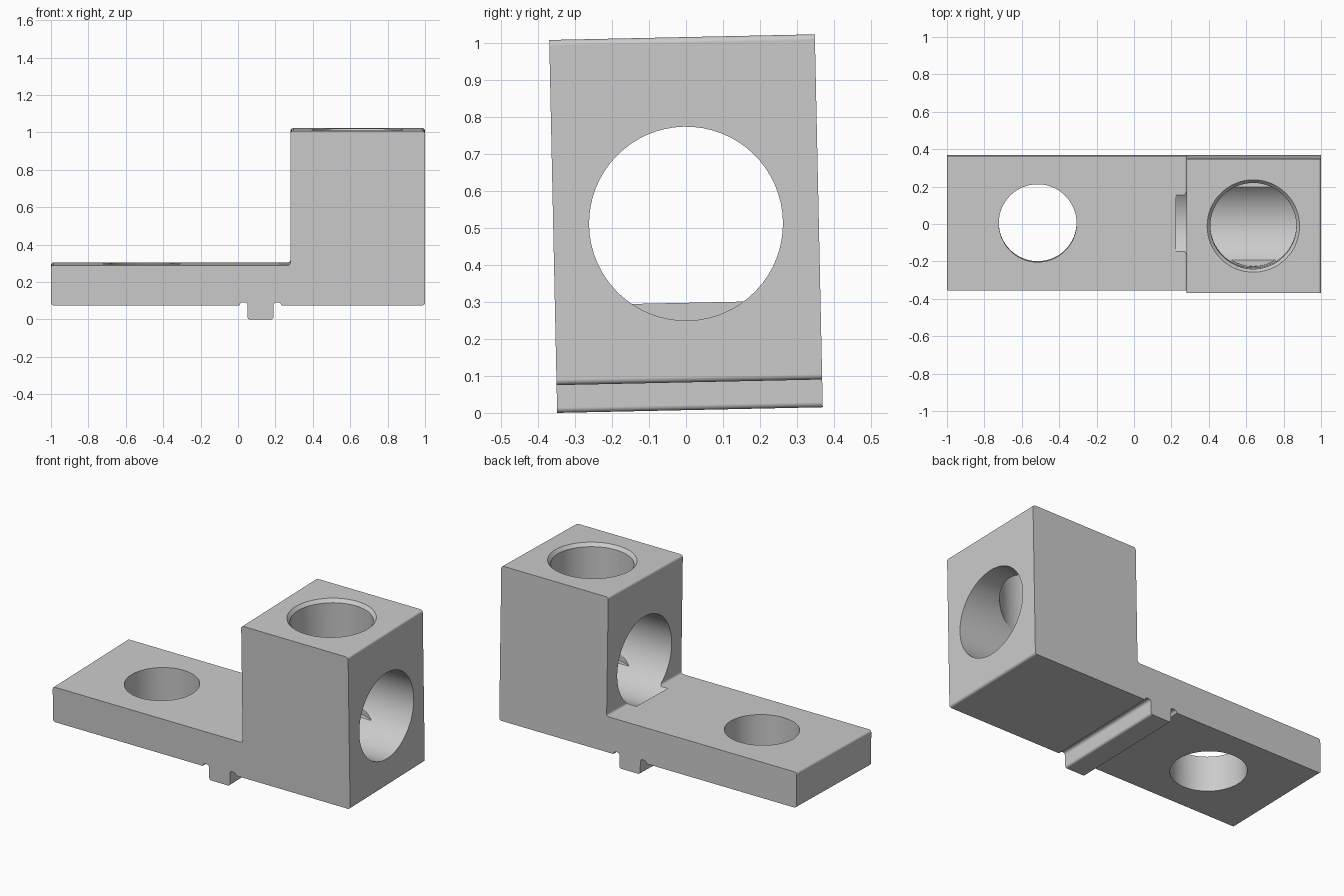
import bpy, bmesh, math
from mathutils import Vector, Matrix

if "Cube" in bpy.data.objects:
    bpy.data.objects.remove(bpy.data.objects["Cube"])

HALF_W, MID, TILT = 0.359, 0.504, math.radians(1.22)


def rounded(corners, steps=5):
    """Profile points (x, z) with each corner (x, z, radius) filleted."""
    out, n = [], len(corners)
    for i, (x, z, r) in enumerate(corners):
        p = Vector((x, z))
        if r == 0:
            out.append(p)
            continue
        a = (Vector(corners[i - 1][:2]) - p).normalized()
        b = (Vector(corners[(i + 1) % n][:2]) - p).normalized()
        half = a.angle(b) / 2
        c = p + (a + b).normalized() * (r / math.sin(half))
        s = p + a * (r / math.tan(half)) - c
        e = p + b * (r / math.tan(half)) - c
        turn = s.angle_signed(e)
        for k in range(steps + 1):
            out.append(c + Matrix.Rotation(-turn * k / steps, 2) @ s)
    return out


def make_object(name, bm):
    bmesh.ops.recalc_face_normals(bm, faces=bm.faces)
    mesh = bpy.data.meshes.new(name)
    bm.to_mesh(mesh)
    bm.free()
    ob = bpy.data.objects.new(name, mesh)
    bpy.context.collection.objects.link(ob)
    return ob


def lathe_cutter(name, stations, matrix, sides=64):
    """Solid of revolution from (radius, height) stations along local z."""
    bm = bmesh.new()
    rings = [[bm.verts.new((r * math.cos(2 * math.pi * k / sides),
                            r * math.sin(2 * math.pi * k / sides), h))
              for k in range(sides)] for r, h in stations]
    for lo, hi in zip(rings, rings[1:]):
        for k in range(sides):
            j = (k + 1) % sides
            bm.faces.new((lo[k], lo[j], hi[j], hi[k]))
    bm.faces.new(rings[0][::-1])
    bm.faces.new(rings[-1])
    bm.transform(matrix)
    ob = make_object(name, bm)
    ob.hide_render = True
    return ob


# Side profile: flat tongue, tall block, locating rib with relief grooves
R = 0.015
profile = rounded([
    (-1, 0.075, R), (-1, 0.29, R), (0.28, 0.29, R), (0.28, 1.008, R),
    (1, 1.008, R), (1, 0.075, R),
    (0.23, 0.075, 0.004), (0.23, 0.092, 0.015), (0.19, 0.092, 0.015),
    (0.19, 0, 0.014), (0.05, 0, 0.014),
    (0.05, 0.092, 0.015), (0.01, 0.092, 0.015), (0.01, 0.075, 0.004)])
bm = bmesh.new()
face = bm.faces.new([bm.verts.new((p.x, -HALF_W, p.y - MID)) for p in profile])
ext = bmesh.ops.extrude_face_region(bm, geom=[face])
bmesh.ops.translate(bm, vec=(0, 2 * HALF_W, 0),
                    verts=[v for v in ext["geom"] if isinstance(v, bmesh.types.BMVert)])
body = make_object("terminal_lug_body", bm)

# Wire bore, blind screw hole with chamfer, mounting hole
cutters = [
    lathe_cutter("wire_bore_cutter", [(0.262, 0.225), (0.262, 1.2)],
                 Matrix.Rotation(math.pi / 2, 4, 'Y')),
    lathe_cutter("screw_hole_cutter",
                 [(0.23, -0.174), (0.23, MID - 0.02), (0.247, MID), (0.247, MID + 0.1)],
                 Matrix.Translation((0.638, 0, 0))),
    lathe_cutter("mounting_hole_cutter", [(0.208, -0.7), (0.208, 0.0)],
                 Matrix.Translation((-0.515, 0, 0))),
]
bpy.context.view_layer.objects.active = body
body.select_set(True)
for c in cutters:
    m = body.modifiers.new(c.name, 'BOOLEAN')
    m.operation, m.solver, m.object = 'DIFFERENCE', 'EXACT', c
    bpy.ops.object.modifier_apply(modifier=m.name)
    bpy.data.objects.remove(c)

# Smooth fillets and bores, crisp edges, slight lean of the whole part
bpy.ops.object.shade_smooth_by_angle(angle=math.radians(30))
wn = body.modifiers.new("weighted_normals", 'WEIGHTED_NORMAL')
wn.keep_sharp = True
body.rotation_euler = (TILT, 0, 0)
body.location = (0, 0, MID * math.cos(TILT) + HALF_W * math.sin(TILT))
